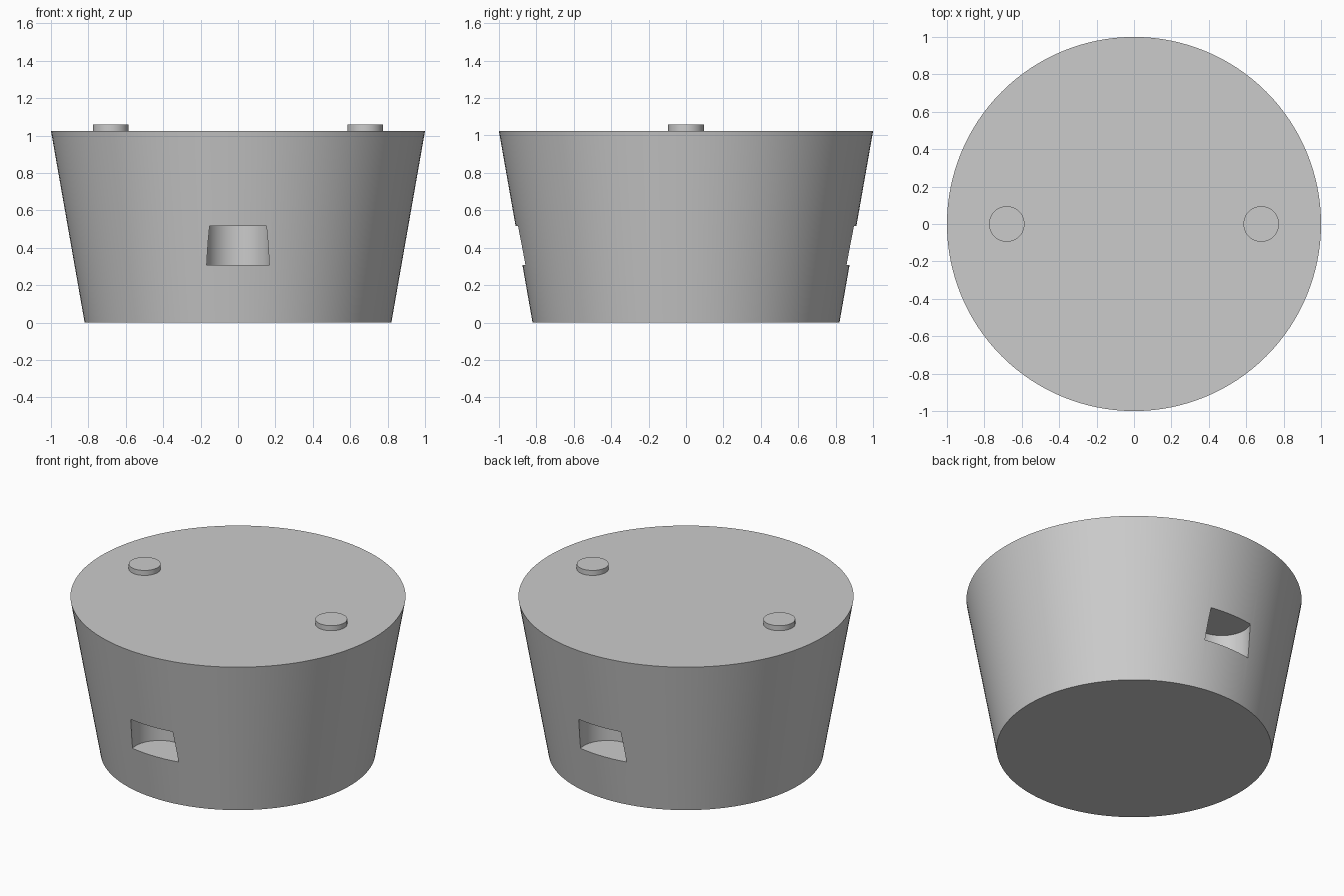
import bpy
import math

if "Cube" in bpy.data.objects:
    bpy.data.objects.remove(bpy.data.objects["Cube"], do_unlink=True)

GREY = (0.6, 0.6, 0.6, 1.0)
grey = bpy.data.materials.new("plain_grey")
grey.use_nodes = True
grey.diffuse_color = GREY
for node in grey.node_tree.nodes:
    if node.type == 'BSDF_PRINCIPLED':
        node.inputs["Base Color"].default_value = GREY


def round_part(name, x, y, z_low, z_high, r_low, r_high, sides):
    """Upright cylinder or tapered cone between two heights."""
    bpy.ops.mesh.primitive_cone_add(
        vertices=sides, radius1=r_low, radius2=r_high, depth=z_high - z_low,
        location=(x, y, (z_low + z_high) / 2))
    part = bpy.context.object
    part.name = name
    part.data.materials.append(grey)
    return part


def smooth(part):
    bpy.ops.object.select_all(action='DESELECT')
    part.select_set(True)
    bpy.context.view_layer.objects.active = part
    bpy.ops.object.shade_smooth_by_angle(angle=math.radians(30))


HEIGHT = 1.025

# Tapered body
body = round_part("tapered_body", 0, 0, 0, HEIGHT, 0.82, 1.0, 128)

# Curved hand holds cut into the front and back
for side, y in (("front", -0.815), ("back", 0.815)):
    cutter = round_part(side + "_recess_cutter", 0, y, 0.307, 0.517, 0.173, 0.173, 64)
    cutter.hide_render = True
    cut = body.modifiers.new(side + "_recess", 'BOOLEAN')
    cut.operation = 'DIFFERENCE'
    cut.solver = 'EXACT'
    cut.object = cutter
    bpy.context.view_layer.objects.active = body
    bpy.ops.object.modifier_apply(modifier=cut.name)
    bpy.data.objects.remove(cutter, do_unlink=True)
smooth(body)

# Locating pegs on the top face
for side, x in (("left", 0.68), ("right", -0.68)):
    smooth(round_part(side + "_peg", x, 0, HEIGHT - 0.01, 1.058, 0.095, 0.095, 48))
